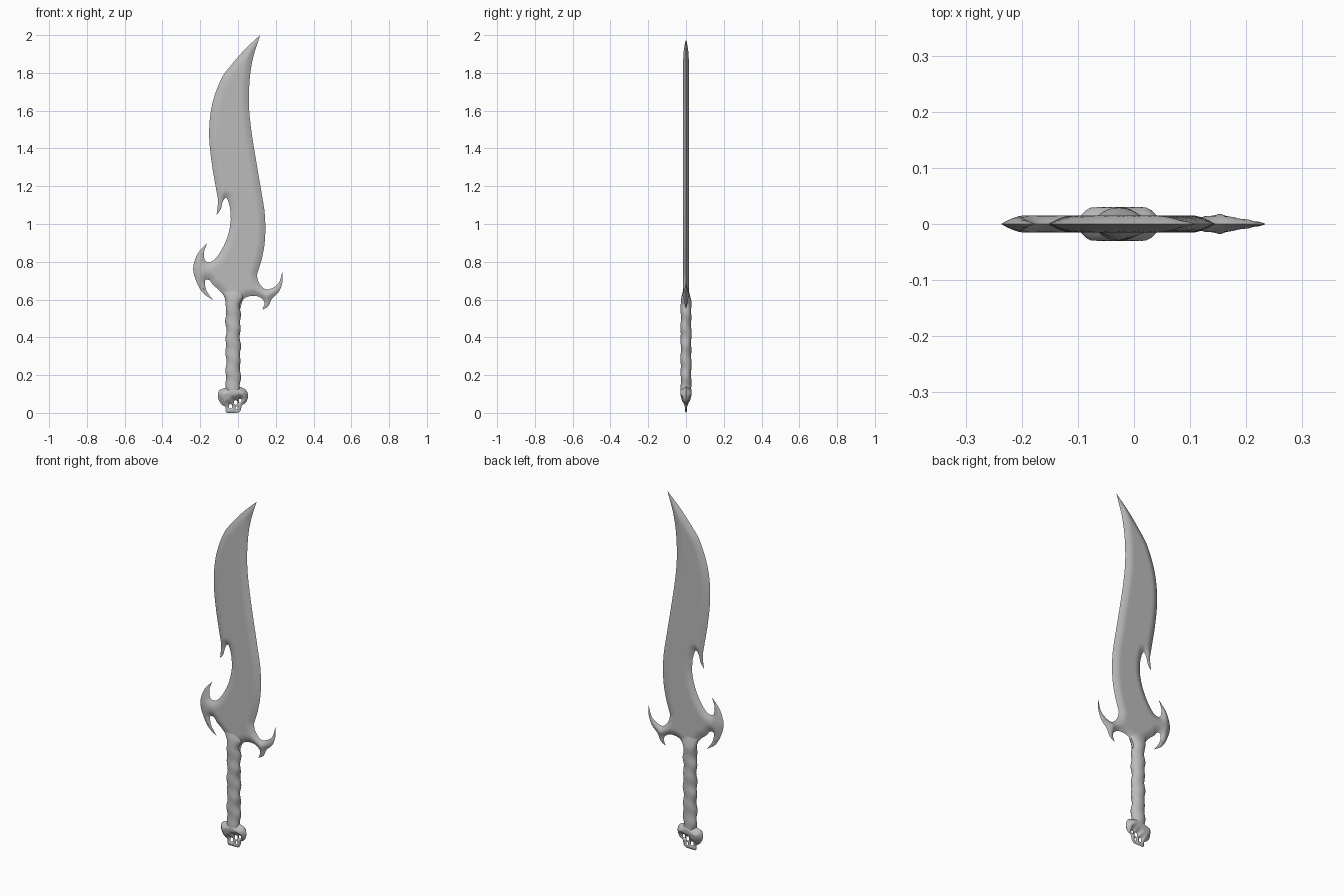
import bpy, bmesh, math
from mathutils import Vector
from mathutils.geometry import delaunay_2d_cdt, intersect_point_line

if "Cube" in bpy.data.objects:
    bpy.data.objects.remove(bpy.data.objects["Cube"])

steel = bpy.data.materials.new("grey steel")
steel.diffuse_color = (0.5, 0.5, 0.5, 1)
steel.use_nodes = True
steel.node_tree.nodes["Principled BSDF"].inputs["Base Color"].default_value = steel.diffuse_color


def finish(name, bm, angle):
    bmesh.ops.recalc_face_normals(bm, faces=bm.faces[:])
    me = bpy.data.meshes.new(name)
    bm.to_mesh(me)
    bm.free()
    me.materials.append(steel)
    ob = bpy.data.objects.new(name, me)
    bpy.context.collection.objects.link(ob)
    bpy.ops.object.select_all(action='DESELECT')
    ob.select_set(True)
    bpy.context.view_layer.objects.active = ob
    bpy.ops.object.shade_smooth_by_angle(angle=math.radians(angle))


def spline(pts, step):
    """Smooth curve through the points, last point left out."""
    p = [Vector(q) for q in pts]
    p = [2 * p[0] - p[1]] + p + [2 * p[-1] - p[-2]]
    out = []
    for a, b, c, d in zip(p, p[1:], p[2:], p[3:]):
        n = max(2, round((c - b).length / step))
        for i in range(n):
            t = i / n
            out.append(0.5 * (2 * b + (c - a) * t + (2 * a - 5 * b + 4 * c - d) * t * t
                              + (3 * b - a - 3 * c + d) * t ** 3))
    return out


def plate(name, loops, thickness, bevel, grid, angle):
    """Flat body with sharp edges: thickness grows with distance from the outline."""
    segs = [(l[i], l[(i + 1) % len(l)]) for l in loops for i in range(len(l))]

    def inside(p):
        odd = False
        for a, b in segs:
            if (a.y > p.y) != (b.y > p.y) and p.x < a.x + (p.y - a.y) * (b.x - a.x) / (b.y - a.y):
                odd = not odd
        return odd

    def edge_distance(p):
        best = 9.0
        for a, b in segs:
            dx, dy, px, py = b.x - a.x, b.y - a.y, p.x - a.x, p.y - a.y
            t = min(1, max(0, (px * dx + py * dy) / (dx * dx + dy * dy)))
            best = min(best, (px - t * dx) ** 2 + (py - t * dy) ** 2)
        return math.sqrt(best)

    pts, edges = [], []
    for l in loops:
        s = len(pts)
        edges += [(s + i, s + (i + 1) % len(l)) for i in range(len(l))]
        pts += l
    xs, zs = [p.x for p in pts], [p.y for p in pts]
    for j in range(int((max(zs) - min(zs)) / grid) + 1):
        for i in range(int((max(xs) - min(xs)) / grid) + 2):
            q = Vector((min(xs) + (i + 0.5 * (j % 2)) * grid, min(zs) + j * grid))
            if inside(q) and edge_distance(q) > grid * 0.5:
                pts.append(q)
    verts, _, faces = delaunay_2d_cdt(pts, edges, [], 0, 1e-6)[:3]

    bm = bmesh.new()
    front, back = [], []
    for v in verts:
        d = edge_distance(v)
        u = min(1, d / bevel)
        y = thickness(v.x, v.y) * (1 - (1 - u) ** 1.5)
        front.append(bm.verts.new((v.x, -y, v.y)))
        back.append(front[-1] if d < 1e-4 else bm.verts.new((v.x, y, v.y)))
    for f in faces:
        if inside(sum((verts[i] for i in f), Vector((0, 0))) / len(f)):
            bm.faces.new([front[i] for i in f])
            if any(front[i] != back[i] for i in f):
                bm.faces.new([back[i] for i in reversed(f)])
    bmesh.ops.delete(bm, geom=[v for v in bm.verts if not v.link_faces], context='VERTS')
    finish(name, bm, angle)


# blade and guard: outline curves from corner to corner, clockwise from the tip
cutting_edge = [(.117, 2), (.08, 1.88), (.062, 1.765), (.058, 1.63), (.07, 1.5), (.095, 1.34),
                (.122, 1.18), (.142, 1.05), (.143, .92), (.127, .82), (.1, .73)]
right_horn_top = [(.1, .73), (.11, .69), (.143, .655), (.18, .66), (.217, .69), (.236, .75)]
right_horn_outer = [(.236, .75), (.235, .69), (.215, .64), (.18, .605), (.16, .565), (.128, .545)]
right_horn_under = [(.128, .545), (.14, .585), (.11, .615), (.062, .618), (.028, .6), (.012, .55)]
tang = [(.012, .55), (-.062, .55)]
left_horn_under = [(-.062, .55), (-.07, .61), (-.1, .65), (-.13, .675), (-.153, .703),
                   (-.175, .7), (-.168, .65), (-.132, .597)]
left_horn_outer = [(-.132, .597), (-.185, .635), (-.222, .7), (-.237, .77), (-.212, .845), (-.163, .9)]
back_notch = [(-.163, .9), (-.18, .85), (-.172, .803), (-.135, .803), (-.095, .85), (-.06, .92),
              (-.04, 1), (-.04, 1.06), (-.046, 1.1), (-.062, 1.14), (-.08, 1.12), (-.093, 1.075),
              (-.113, 1.05)]
blade_back = [(-.113, 1.05), (-.106, 1.12), (-.115, 1.18), (-.138, 1.315), (-.152, 1.45),
              (-.148, 1.565), (-.127, 1.67), (-.085, 1.775), (-.037, 1.84), (.037, 1.925), (.117, 2)]
outline = []
for curve in (cutting_edge, right_horn_top, right_horn_outer, right_horn_under, tang,
              left_horn_under, left_horn_outer, back_notch, blade_back):
    outline += spline(curve, 0.012)
plate("blade_and_guard", [outline],
      lambda x, z: 0.015 + 0.006 * max(0, 1 - math.hypot(x - .15, z - .63) / .05),
      0.038, 0.011, 50)

# grip: lumpy oval column that thins into the blade at the top
bm = bmesh.new()
rings, sides, levels = [], 24, 60
for k in range(levels + 1):
    z = 0.1 + 0.56 * k / levels
    top = max(0, (z - 0.57) / 0.09)
    ring = []
    for i in range(sides):
        a = 2 * math.pi * i / sides
        lump = 1 + 0.07 * math.sin(z * 75 + a) + 0.05 * math.sin(z * 41 - 2 * a)
        rx = (0.038 + 0.012 * min(1, top * 2)) * lump
        ry = 0.028 * (1 + 0.5 * (lump - 1)) * (1 - 0.65 * top ** 2)
        ring.append(bm.verts.new((-.026 + rx * math.cos(a), ry * math.sin(a), z)))
    rings.append(ring)
for r, s in zip(rings, rings[1:]):
    for i in range(sides):
        j = (i + 1) % sides
        bm.faces.new((r[i], r[j], s[j], s[i]))
bm.faces.new(rings[0])
bm.faces.new(rings[-1])
finish("grip", bm, 50)

# pommel: flared knob, thin and pierced toward the bottom
knob = [(-.025, .155), (.012, .138), (.042, .122), (.053, .09), (.042, .055), (.02, .04),
        (.016, .018), (-.003, .0), (-.06, .0), (-.066, .03), (-.088, .046), (-.106, .08),
        (-.1, .118), (-.062, .135), (-.025, .155)]
holes = []
for cx, cz, r in ((-.04, .035, .011), (-.012, .055, .012), (.012, .064, .009), (-.008, .026, .008)):
    holes.append([Vector((cx + r * (1 + .3 * (i % 2)) * .7 * math.cos(i * math.pi / 4),
                          cz + r * (1 + .3 * (i % 2)) * math.sin(i * math.pi / 4)))
                  for i in range(8)])
rim = [Vector((p.x, max(0, p.y))) for p in spline(knob, 0.01)]
plate("pommel", [rim] + holes, lambda x, z: 0.008 + 0.022 * min(1, max(0, z) / 0.1),
      0.03, 0.006, 50)
